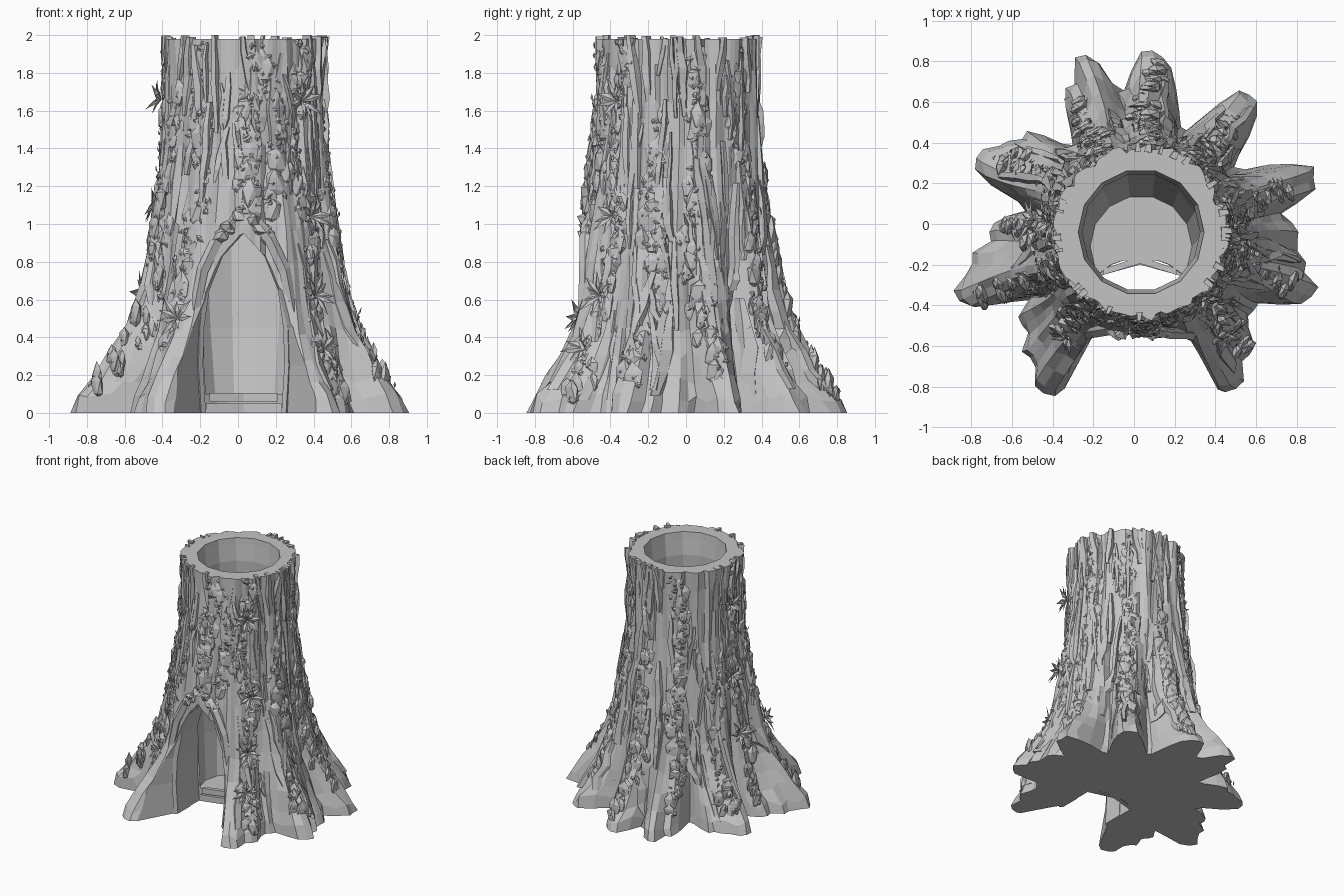
import bpy, bmesh, math, random
from mathutils import Vector, noise

random.seed(7)
if "Cube" in bpy.data.objects:
    bpy.data.objects.remove(bpy.data.objects["Cube"])

CX, CY = 0.035, -0.04
GREY = (0.55, 0.55, 0.55, 1)
wood = bpy.data.materials.new("grey wood")
wood.use_nodes = True
wood.diffuse_color = GREY
wood.node_tree.nodes["Principled BSDF"].inputs["Base Color"].default_value = GREY

# Roots: angle in degrees, reach, half width in radians
ROOTS = [(238, .92, .27), (229, .85, .24), (218, .74, .2), (-59.5, .90, .27), (-49, .81, .24), (-38, .68, .2),
         (-20, .91, .25), (-12, .84, .2), (-2, .77, .24), (18, .91, .25), (51, .89, .24),
         (86, .885, .27), (108, .93, .2), (115, .8, .2), (156, .89, .22), (149, .81, .2), (141, .74, .2),
         (199, .98, .23), (190, .86, .2), (181, .75, .22)]
TRUNK = [(0, .56), (.2, .525), (.6, .48), (1, .455), (1.4, .435), (1.8, .42), (2, .425)]
FLARE = [(0, 1), (.08, .95), (.2, .7), (.4, .4), (.6, .25), (.8, .17), (1, .1), (1.2, .04), (1.4, 0), (2, 0)]


def lerp(table, z):
    for (a, u), (b, v) in zip(table, table[1:]):
        if z <= b:
            return u + (v - u) * max(0, z - a) / (b - a)
    return table[-1][1]


def turn(t, u):
    return abs((t - u + math.pi) % math.tau - math.pi)


def radius(t, z):
    base = lerp(TRUNK, z)
    bump = 0
    for deg, reach, w in ROOTS:
        w *= 1 + .25 * min(z, 1)
        f = min(1, max(0, (w - turn(t, math.radians(deg))) / (w * .75)))
        bump = max(bump, (reach - .56) * f ** .9)
    front = max(0, 1 - turn(t, -math.pi / 2) / .6)
    bulge = .06 * front * max(0, 1 - abs(z - .9) / .8)
    return base + bump * lerp(FLARE, z) + bulge


def bark(t, z):
    """Trunk radius with vertical ridges and cracks."""
    p = Vector((math.cos(t) * 4, math.sin(t) * 4, z * .7))
    crack = max(0, 1 - abs(noise.noise(p * 1.1)) * 7)
    return radius(t, z) + .03 * noise.noise(p * 1.8) - .025 * crack


def place(t, r, z):
    return Vector((CX + r * math.cos(t), CY + r * math.sin(t), z))


def finish(bm, name):
    bmesh.ops.recalc_face_normals(bm, faces=bm.faces)
    me = bpy.data.meshes.new(name)
    bm.to_mesh(me)
    bm.free()
    ob = bpy.data.objects.new(name, me)
    bpy.context.collection.objects.link(ob)
    me.materials.append(wood)
    return ob


def loft(bm, rings):
    rings = [[bm.verts.new(p) for p in ring] for ring in rings]
    for a, b in zip(rings, rings[1:]):
        for i in range(len(a)):
            j = (i + 1) % len(a)
            bm.faces.new((a[i], a[j], b[j], b[i]))
    bm.faces.new(rings[0])
    bm.faces.new(rings[-1])


def near_door(t, z):
    x = place(t, .5, z).x - .03
    return math.sin(t) < 0 and z < 1.06 and abs(x) < .3 - .2 * max(0, z - .5)


# Trunk with roots
N = 104
HEIGHTS = [0, .08, .18, .3, .44, .6, .78, .98, 1.2, 1.42, 1.64, 1.83, 1.98]
bm = bmesh.new()
rings = []
for z in HEIGHTS:
    ring = []
    for i in range(N):
        t = math.tau * i / N + .018 * math.sin(z * 5 + i * .7) * (0 < z < 1.9)
        lift = random.uniform(-.03, .03) if 0 < z < 1.9 else 0
        ring.append(place(t, bark(t, z), z + lift))
    rings.append(ring)
loft(bm, rings)
trunk = finish(bm, "trunk")

# Hollow inside, narrowing to the floor, and a pointed doorway that splays outward
bm = bmesh.new()
loft(bm, [[place(math.tau * i / 14, r, z) + Vector((0, shift, 0)) for i in range(14)]
          for z, r, shift in [(.1, .25, -.07), (.45, .29, -.03), (1, .325, 0), (1.8, .29, 0), (1.93, .305, 0),
                              (2.1, .32, 0)]])
hollow = finish(bm, "hollow_cutter")
ARCH = [(.18, -.1), (.2, .25), (.195, .45), (.165, .65), (.1, .83)]
outline = ARCH + [(0, .95)] + [(-x, z) for x, z in reversed(ARCH)]
bm = bmesh.new()
loft(bm, [[Vector((.03 + x * s, y, z)) for x, z in outline]
          for y, s in ((-.18, .45), (-.2, .75), (-.25, 1.1), (-.5, 1.1), (-1, 2.6))])
doorway = finish(bm, "doorway_cutter")
bpy.context.view_layer.objects.active = trunk
for cutter in (hollow, doorway):
    mod = trunk.modifiers.new("cut", "BOOLEAN")
    mod.operation, mod.solver, mod.object = "DIFFERENCE", "EXACT", cutter
    bpy.ops.object.modifier_apply(modifier=mod.name)
    bpy.data.objects.remove(cutter)

# Bark plates
bm = bmesh.new()
for k in range(190):
    t = random.uniform(0, math.tau)
    z0 = random.uniform(.02, 1.8)
    z1 = min(random.uniform(1.98, 2), z0 + random.uniform(.2, .6))
    if near_door(t, z0):
        continue
    w, h, lean = random.uniform(.03, .085), random.uniform(.008, .028), random.uniform(-.15, .15)
    rings = []
    for s in range(5):
        f = s / 4
        z = z0 + (z1 - z0) * f
        c = t + lean * (f - .5) + random.uniform(-.02, .02)
        ww = w * (.35 + .65 * math.sin(math.pi * min(.9, max(.1, f))))
        hh = h * (0.2 if s in (0, 4) and z < 1.97 else random.uniform(.6, 1.3))
        rings.append([place(c + o * ww, radius(c + o * ww, z) + g * hh - (.03 if g == 0 else 0), z)
                      for o, g in ((-1, 0), (-.7, 1), (.5, .7), (1, 0))])
    loft(bm, rings)
finish(bm, "bark_plates")

# Door frame: inner lip and flared outer boards on both sides
bm = bmesh.new()
for side in (-1, 1):
    for path, w, y0 in (([(.2, 0), (.215, .25), (.21, .45), (.18, .66), (.105, .86), (0, .98)], .04, -.49),
                        ([(.32, 0), (.28, .25), (.24, .5), (.19, .74), (.11, .91), (0, 1.04)], .055, -.53)):
        rings = []
        for x, z in path:
            y = y0 - .05 * (1 - z) + random.uniform(-.01, .01)
            rings.append([Vector((.03 + side * (x + a), y + b, z + a * .6 * (z > .5)))
                          for a, b in ((0, 0), (w * .6, -.02), (w, .01), (w, .16), (0, .16))])
        loft(bm, rings)
finish(bm, "door_frame")

# Threshold planks
bm = bmesh.new()
for x0, x1, y, z0, z1 in ((-.15, .21, -.25, .06, .105), (-.17, .23, -.255, 0, .05)):
    loft(bm, [[Vector(p + (z,)) for p in ((x0, y), (.03, y + .055), (x1, y), (x1, y + .03), (.03, y + .09),
                                          (x0, y + .03))] for z in (z0, z1)])
finish(bm, "threshold")


# Leaf: a folded diamond pointing along d
def leaf(bm, base, d, up, length, width):
    side = d.cross(up).normalized() * width
    mid = base + d * length * .45
    a, b, c, e, m = [bm.verts.new(p) for p in (base, mid + side, base + d * length - up * length * .15,
                                               mid - side, mid + up * width * .5)]
    for f in ((a, b, m), (b, c, m), (c, e, m), (e, a, m)):
        bm.faces.new(f)


# Climbing vines: wandering trails of crumpled bark lumps and leaves
VINES = [(-125, .1, 1.98), (-48, .1, 1.98), (-85, 1.1, 1.98), (-15, .15, 1.6), (12, .2, 1.9), (52, .2, 1.95),
         (86, .1, 1.3), (118, .15, 1.95), (152, .15, 1.2), (180, .15, 1.98), (205, .15, 1.7), (-70, 1, 1.9)]
leaves, lumps = bmesh.new(), bmesh.new()
for deg, low, high in VINES:
    z = high
    while z > low:
        t = math.radians(deg) + .07 * math.sin(z * 6 + deg) + random.gauss(0, .06)
        z -= random.uniform(.012, .028)
        if near_door(t, z):
            continue
        out = Vector((math.cos(t), math.sin(t), 0))
        tangent = Vector((-out.y, out.x, 0))
        p = place(t, bark(t, z) + .008, z)
        a = random.uniform(0, math.tau)
        d = (tangent * math.cos(a) + Vector((0, 0, math.sin(a))) + out * random.uniform(0, .4)).normalized()
        leaf(leaves, p, d, out, min(random.uniform(.03, .06), 2.0 - z), random.uniform(.01, .02))
        if random.random() < .6 and z < 1.9:
            s = random.uniform(.03, .06)
            for v in bmesh.ops.create_icosphere(lumps, subdivisions=1, radius=s)["verts"]:
                q = v.co * random.uniform(.7, 1.2)
                v.co = p - out * .015 + tangent * q.x + out * q.y * .5 + Vector((0, 0, q.z * 1.5))
                v.co.z = max(0, v.co.z)
finish(leaves, "vine_leaves")
finish(lumps, "bark_knots")

# Mossy hood above the door
bm = bmesh.new()
for k in range(18):
    x = random.uniform(-.13, .13)
    c = Vector((.03 + x, -.525 + random.uniform(-.01, .03), 1.07 - abs(x) * 1.1))
    for v in bmesh.ops.create_icosphere(bm, subdivisions=1, radius=.045)["verts"]:
        v.co = c + v.co * random.uniform(.6, 1.2)
finish(bm, "door_hood")

# Leaf rosettes
bm = bmesh.new()
for deg, z in ((174, 1.66), (172, 1.1), (174, .63), (-47, 1.65), (-45, 1.04), (-48, .62), (-50, .34), (-125, .5)):
    t = math.radians(deg)
    out = Vector((math.cos(t), math.sin(t), .25)).normalized()
    tangent = Vector((-math.sin(t), math.cos(t), 0))
    up = out.cross(tangent)
    p = place(t, radius(t, z) + .015, z)
    for i in range(9):
        a = math.tau * i / 9 + random.uniform(-.2, .2)
        around = tangent * math.cos(a) + up * math.sin(a)
        d = (around + out * random.uniform(.3, 1)).normalized()
        leaf(bm, p, d, (out - d * out.dot(d)).normalized(), random.uniform(.09, .14), .02)
finish(bm, "leaf_rosettes")
